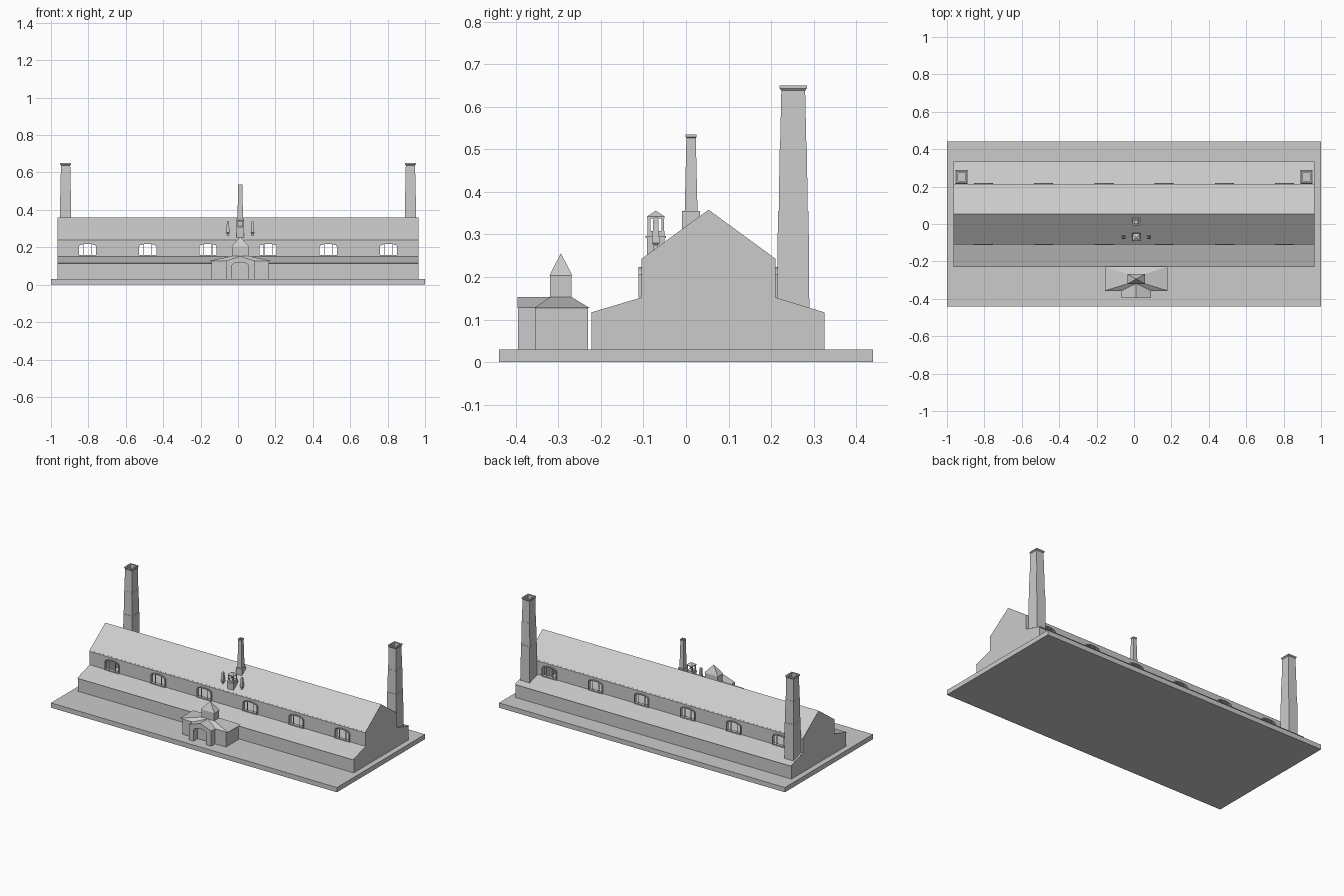
import bpy, bmesh, math

if "Cube" in bpy.data.objects:
    bpy.data.objects.remove(bpy.data.objects["Cube"])

def mesh(name, verts, faces, fix=True):
    me = bpy.data.meshes.new(name)
    me.from_pydata(verts, [], faces)
    if fix:
        bm = bmesh.new()
        bm.from_mesh(me)
        bmesh.ops.recalc_face_normals(bm, faces=bm.faces)
        bm.to_mesh(me)
        bm.free()
    ob = bpy.data.objects.new(name, me)
    bpy.context.collection.objects.link(ob)
    return ob

def stack(name, cx, cy, levels):
    """Loft of rectangles (half x, half y, z), capped at both ends."""
    verts, faces = [], []
    for hx, hy, z in levels:
        verts += [(cx + sx * hx, cy + sy * hy, z)
                  for sx, sy in ((-1, -1), (1, -1), (1, 1), (-1, 1))]
    for k in range(len(levels) - 1):
        for i in range(4):
            j = (i + 1) % 4
            faces.append((4*k + i, 4*k + j, 4*k + 4 + j, 4*k + 4 + i))
    n = len(verts)
    faces += [(3, 2, 1, 0), (n - 4, n - 3, n - 2, n - 1)]
    return mesh(name, verts, faces)

def box(name, x0, x1, y0, y1, z0, z1):
    hx, hy = (x1 - x0) / 2, (y1 - y0) / 2
    return stack(name, (x0 + x1) / 2, (y0 + y1) / 2, [(hx, hy, z0), (hx, hy, z1)])

def arch(cx, half, z0, spring, rise, n=6):
    """Arch outline from bottom left over the top to bottom right."""
    top = [(cx - half * math.cos(math.pi * i / n), spring + rise * math.sin(math.pi * i / n))
           for i in range(n + 1)]
    return [(cx - half, z0)] + top + [(cx + half, z0)]

def prism_y(name, pts, y0, y1):
    """Extrude an x-z outline along y."""
    n = len(pts)
    verts = [(x, y, z) for y in (y0, y1) for x, z in pts]
    faces = [tuple(range(n)), tuple(range(2*n - 1, n - 1, -1))]
    faces += [(i, (i + 1) % n, n + (i + 1) % n, n + i) for i in range(n)]
    return mesh(name, verts, faces)

def strip_x(name, pts, half):
    """Sweep a y-z polyline along x as a thin skin."""
    verts = [(s * half, y, z) for s in (-1, 1) for y, z in pts]
    n = len(pts)
    return mesh(name, verts, [(i, i + 1, n + i + 1, n + i) for i in range(n - 1)], False)

# base slab
box("base_slab", -1, 1, -0.44, 0.44, 0, 0.03)

# hall: roof skins, low walls, end walls
HX = 0.965
YC = 0.053
FRONT, BACK = -0.104, 0.21
strip_x("main_roof", [(-0.109, 0.24), (YC, 0.358), (0.215, 0.24)], HX)
strip_x("front_aisle", [(FRONT, 0.152), (-0.229, 0.115), (-0.222, 0.112), (-0.222, 0.03)], HX)
strip_x("back_aisle", [(0.325, 0.03), (0.325, 0.112), (0.333, 0.115), (BACK, 0.152)], HX)
end = [(-0.222, 0.03), (-0.222, 0.117), (FRONT, 0.152), (FRONT, 0.243), (YC, 0.358),
       (BACK, 0.243), (BACK, 0.152), (0.325, 0.117), (0.325, 0.03)]
for side, x in (("left", -HX), ("right", HX)):
    mesh("end_wall_" + side, [(x, y, z) for y, z in end], [tuple(range(len(end)))])

# upper walls with window openings, and window frames
WX = [-0.805 + 0.322 * i for i in range(6)]
for side, y, out in (("front", FRONT, -1), ("back", BACK, 1)):
    pts = [(-HX, 0.152)]
    for cx in WX:
        pts += arch(cx, 0.047, 0.152, 0.205, 0.015)
    pts += [(HX, 0.152), (HX, 0.244), (-HX, 0.244)]
    mesh("upper_wall_" + side, [(x, y, z) for x, z in pts], [tuple(range(len(pts)))])
    ya, yb = y - out * 0.012, y + out * 0.008
    for cx in WX:
        outer = arch(cx, 0.051, 0.152, 0.206, 0.018)
        inner = arch(cx, 0.046, 0.158, 0.204, 0.014)
        n = len(outer)
        verts = [(x, yy, z) for yy in (ya, yb) for ring in (outer, inner) for x, z in ring]
        faces = []
        for i in range(n):
            j = (i + 1) % n
            for a, b in ((0, n), (n, 3*n), (3*n, 2*n), (2*n, 0)):
                faces.append((a + i, a + j, b + j, b + i))
        mesh("window_frame_" + side, verts, faces)
        for dx in (-0.022, 0.022):
            box("window_bar", cx + dx - 0.0015, cx + dx + 0.0015,
                y - 0.002, y + 0.002, 0.155, 0.219)

# tall hollow chimneys at the back corners
for cx in (-0.922, 0.922):
    stack("tall_chimney", cx, 0.252, [
        (0.032, 0.038, 0.1), (0.031, 0.036, 0.355), (0.030, 0.034, 0.355), (0.028, 0.032, 0.5),
        (0.027, 0.031, 0.5), (0.025, 0.028, 0.638), (0.029, 0.032, 0.643), (0.029, 0.032, 0.65),
        (0.02, 0.022, 0.65), (0.02, 0.022, 0.58)])

# slim chimney near the ridge
CX = 0.012
stack("ridge_chimney", CX, 0.012, [
    (0.021, 0.021, 0.29), (0.021, 0.021, 0.355), (0.015, 0.015, 0.355), (0.011, 0.011, 0.527),
    (0.013, 0.013, 0.529), (0.013, 0.013, 0.535), (0.008, 0.008, 0.535), (0.008, 0.008, 0.5)])

# open cupola on the front slope
CY = -0.071
stack("cupola_base", CX, CY, [(0.021, 0.021, 0.25), (0.021, 0.021, 0.292), (0.024, 0.024, 0.292),
                              (0.024, 0.024, 0.296), (0.02, 0.02, 0.296), (0.02, 0.02, 0.308)])
for sx in (-1, 1):
    for sy in (-1, 1):
        px, py = CX + sx * 0.016, CY + sy * 0.016
        box("cupola_post", px - 0.003, px + 0.003, py - 0.003, py + 0.003, 0.305, 0.34)
stack("cupola_roof", CX, CY, [(0.021, 0.021, 0.338), (0.021, 0.021, 0.342), (0.001, 0.001, 0.355)])

# pair of small roof vents
for cx in (CX - 0.066, CX + 0.066):
    stack("roof_vent", cx, CY, [(0.005, 0.005, 0.255), (0.005, 0.005, 0.275), (0.009, 0.009, 0.28),
                                (0.006, 0.006, 0.325), (0.006, 0.006, 0.335), (0.003, 0.003, 0.34)])

# entrance porch: body, hipped roof, turret
PY = -0.294
box("porch_body", CX - 0.153, CX + 0.153, -0.355, -0.23, 0.03, 0.127)
hip = [(CX + sx, y, 0.127) for sx, y in ((-0.168, -0.357), (0.168, -0.357), (0.168, -0.226), (-0.168, -0.226))]
hip += [(CX + sx, y, 0.153) for sx, y in ((-0.045, -0.319), (0.045, -0.319), (0.045, -0.269), (-0.045, -0.269))]
mesh("porch_roof", hip, [(3, 2, 1, 0), (4, 5, 6, 7), (0, 1, 5, 4), (1, 2, 6, 5), (2, 3, 7, 6), (3, 0, 4, 7)])
stack("porch_turret", CX, PY, [(0.045, 0.025, 0.14), (0.045, 0.025, 0.203)])
stack("turret_roof", CX, PY, [(0.048, 0.027, 0.203), (0.0005, 0.0005, 0.255)])

# gabled doorway with arched opening
door = [(CX - 0.077, 0.03)] + arch(CX, 0.045, 0.03, 0.1, 0.02, 8) + [
    (CX + 0.077, 0.03), (CX + 0.077, 0.128), (CX, 0.153), (CX - 0.077, 0.128)]
prism_y("doorway", door, -0.395, -0.354)
prism_y("doorway_roof", [(CX - 0.079, 0.127), (CX + 0.079, 0.127), (CX, 0.1535)], -0.396, -0.31)
